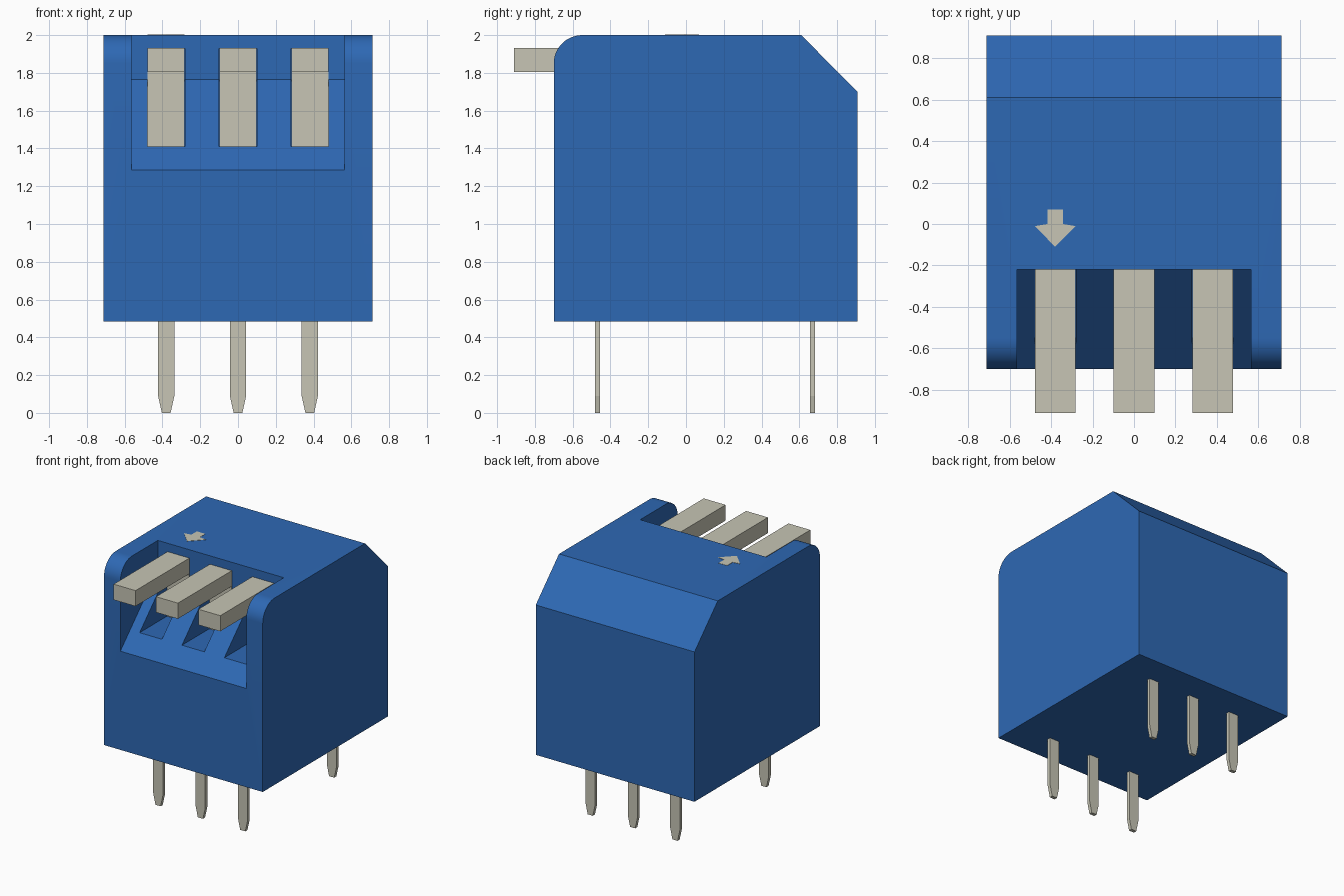
import bpy, bmesh, math

old = bpy.data.objects.get("Cube")
if old:
    bpy.data.objects.remove(old, do_unlink=True)


def material(name, rgb):
    m = bpy.data.materials.new(name)
    m.use_nodes = True
    m.diffuse_color = (*rgb, 1)
    m.node_tree.nodes["Principled BSDF"].inputs["Base Color"].default_value = (*rgb, 1)
    return m


BLUE = material("blue plastic", (0.027, 0.139, 0.456))
BEIGE = material("pale grey beige", (0.57, 0.56, 0.46))


def prism(name, profile, place, low, high, mat):
    """Extrude a 2D profile between two depths; place maps (u, v, depth) to xyz."""
    bm = bmesh.new()
    ends = [[bm.verts.new(place(u, v, d)) for u, v in profile] for d in (low, high)]
    bm.faces.new(ends[0])
    bm.faces.new(ends[1])
    n = len(profile)
    for i in range(n):
        j = (i + 1) % n
        bm.faces.new((ends[0][i], ends[0][j], ends[1][j], ends[1][i]))
    bmesh.ops.recalc_face_normals(bm, faces=bm.faces)
    mesh = bpy.data.meshes.new(name)
    bm.to_mesh(mesh)
    bm.free()
    mesh.materials.append(mat)
    ob = bpy.data.objects.new(name, mesh)
    bpy.context.collection.objects.link(ob)
    return ob


def side(u, v, d):      # profile in y, z
    return (d, u, v)


def front(u, v, d):     # profile in x, z
    return (u, d, v)


def flat(u, v, d):      # profile in x, y
    return (u, v, d)


def cut(target, cutter):
    cutter.hide_render = True
    mod = target.modifiers.new("cut", 'BOOLEAN')
    mod.operation, mod.solver, mod.object = 'DIFFERENCE', 'EXACT', cutter
    bpy.context.view_layer.objects.active = target
    bpy.ops.object.modifier_apply(modifier=mod.name)
    bpy.data.objects.remove(cutter, do_unlink=True)


HALF, FRONT, BACK, BASE, TOP = 0.712, -0.70, 0.908, 0.485, 2.0
PITCH = 0.38
COLUMNS = [-PITCH, 0, PITCH]

# Housing: rounded front top edge, chamfered back top edge
R = 0.15
arc = [(FRONT + R - R * math.cos(a), TOP - R + R * math.sin(a))
       for a in (math.radians(90 * i / 12) for i in range(13))]
outline = [(FRONT, BASE)] + arc + [(0.61, TOP), (BACK, 1.70), (BACK, BASE)]
housing = prism("housing", outline, side, -HALF, HALF, BLUE)

# Recess with a sloped floor, then one pocket per lever
recess = [(-0.22, 2.2), (-0.22, 1.765), (-1.0, 0.985), (-1.0, 2.2)]
cut(housing, prism("recess_cutter", recess, side, -0.565, 0.565, BLUE))
pocket = [(-0.9, 1.41), (-0.2, 1.41), (-0.2, 1.93), (-0.9, 1.93)]
for x in COLUMNS:
    cut(housing, prism("pocket_cutter", pocket, side, x - 0.1, x + 0.1, BLUE))

bpy.ops.object.select_all(action='DESELECT')
housing.select_set(True)
bpy.context.view_layer.objects.active = housing
bpy.ops.object.shade_smooth_by_angle(angle=math.radians(25))

# Levers: a horizontal key on an upright arm inside the pocket
lever = [(-0.91, 1.805), (-0.91, 1.932), (-0.2, 1.932), (-0.2, 1.41),
         (-0.225, 1.41), (-0.225, 1.805)]
# Pins: flat blades with a tapered tip
pin = [(-0.043, BASE + 0.02), (-0.043, 0.09), (-0.023, 0),
       (0.023, 0), (0.043, 0.09), (0.043, BASE + 0.02)]
for i, x in enumerate(COLUMNS, 1):
    prism(f"lever_{i}", lever, side, x - 0.098, x + 0.098, BEIGE)
    blade = [(x + u, v) for u, v in pin]
    prism(f"front_pin_{i}", blade, front, -0.482, -0.455, BEIGE)
    prism(f"back_pin_{i}", blade, front, 0.657, 0.684, BEIGE)

# Painted arrow on the top
half_arrow = [(0.038, 0.07), (0.038, 0), (0.098, -0.01), (0, -0.11)]
arrow = half_arrow + [(-u, v) for u, v in reversed(half_arrow[:-1])]
prism("direction_arrow", [(u - PITCH, v) for u, v in arrow], flat,
      TOP - 0.004, TOP + 0.002, BEIGE)
